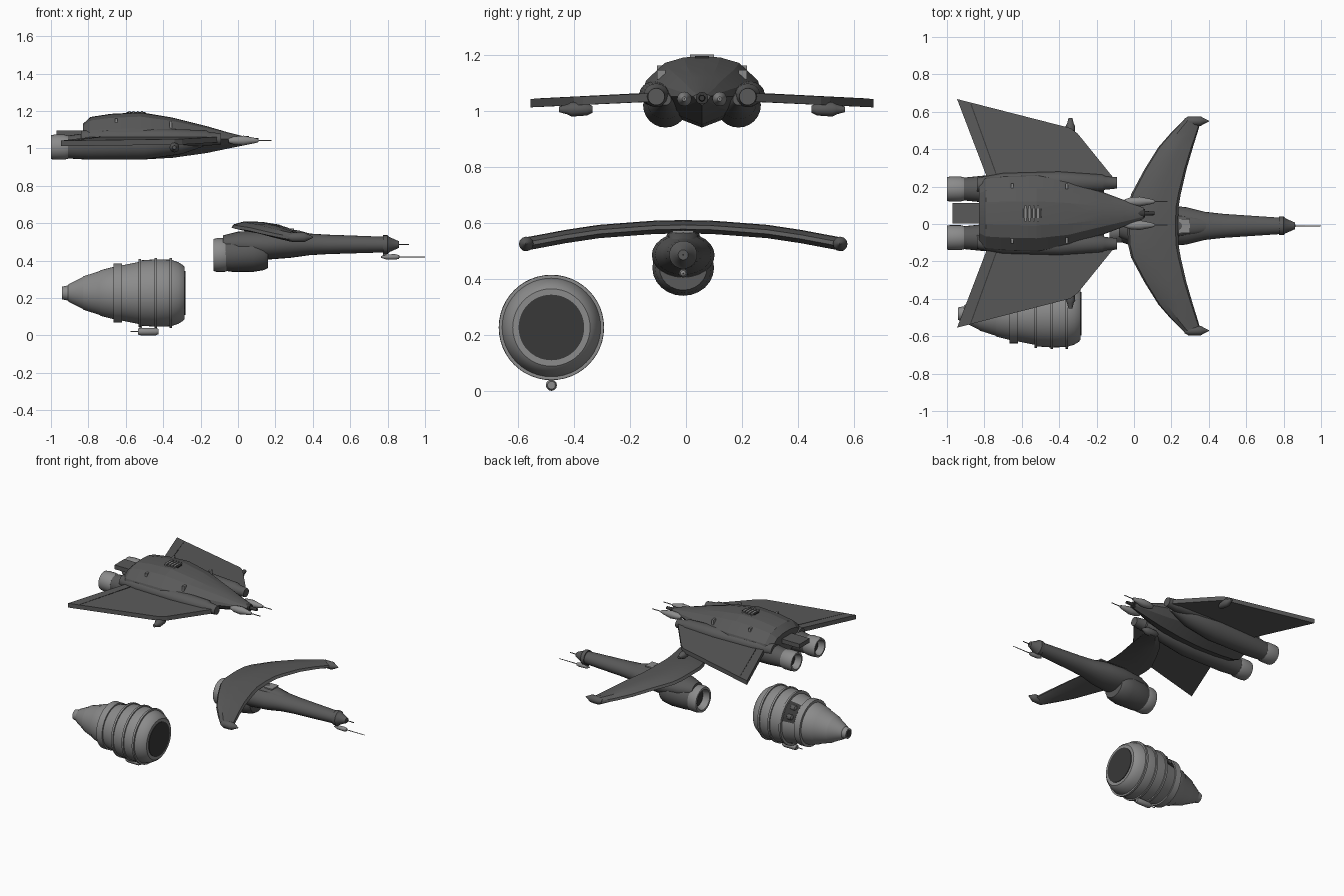
import bpy, bmesh, math
from mathutils import Vector

if "Cube" in bpy.data.objects:
    bpy.data.objects.remove(bpy.data.objects["Cube"])


def material(name, v):
    m = bpy.data.materials.new(name)
    m.use_nodes = True
    m.diffuse_color = (v, v, v, 1)
    m.node_tree.nodes["Principled BSDF"].inputs["Base Color"].default_value = (v, v, v, 1)
    return m


HULL = material("dark hull grey", 0.10)
LIGHT = material("light metal grey", 0.26)
DARK = material("near black grey", 0.04)


def skin(name, rings, mat, angle=35):
    """Bridge a row of equal rings into a capped solid."""
    bm = bmesh.new()
    loops = [[bm.verts.new(p) for p in ring] for ring in rings]
    n = len(loops[0])
    for a, b in zip(loops, loops[1:]):
        for i in range(n):
            bm.faces.new((a[i], a[(i + 1) % n], b[(i + 1) % n], b[i]))
    bm.faces.new(loops[0])
    bm.faces.new(loops[-1][::-1])
    bmesh.ops.recalc_face_normals(bm, faces=bm.faces)
    mesh = bpy.data.meshes.new(name)
    bm.to_mesh(mesh)
    bm.free()
    mesh.materials.append(mat)
    ob = bpy.data.objects.new(name, mesh)
    bpy.context.collection.objects.link(ob)
    if angle:
        bpy.ops.object.select_all(action='DESELECT')
        ob.select_set(True)
        bpy.context.view_layer.objects.active = ob
        bpy.ops.object.shade_smooth_by_angle(angle=math.radians(angle))
    return ob


def circle(n):
    return [(math.cos(2 * math.pi * i / n), math.sin(2 * math.pi * i / n)) for i in range(n)]


def loft(name, stations, mat, n=24):
    """Stations are (x, centre y, centre z, half width, half height)."""
    return skin(name, [[(x, y + c * w, z + s * h) for c, s in circle(n)]
                       for x, y, z, w, h in stations], mat)


def lathe(name, profile, y, z, mat, n=24):
    """Profile points are (x, radius) around an axis along x."""
    return loft(name, [(x, y, z, r, r) for x, r in profile], mat, n)


def box(name, centre, size, mat):
    x, y, z = centre
    a, b, c = (v / 2 for v in size)
    corners = [(-a, -b), (a, -b), (a, b), (-a, b)]
    return skin(name, [[(x + i, y + j, z + k) for i, j in corners] for k in (-c, c)], mat, 0)


def nozzle(name, x, y, z, r, length):
    lathe(name, [(x + length, r * .93), (x + length * .8, r), (x + length * .2, r), (x, r * .95),
                 (x, r * .78), (x + .05, r * .62)], y, z, LIGHT)
    lathe(name + "_throat", [(x + .044, r * .63), (x + .049, r * .63)], y, z, DARK)


# ---- Delta-wing craft ----
AY = .057
half = [(0, 1), (.3, .98), (.62, .84), (.93, .4), (1, 0), (.6, -.55), (0, -1)]
section = half + [(-w, h) for w, h in half[-2:0:-1]]
hull = [(-.83, .17, 1.13, .97), (-.79, .2, 1.168, .955), (-.68, .21, 1.185, .945),
        (-.52, .215, 1.193, .94), (-.35, .185, 1.165, .95), (-.17, .115, 1.12, .975),
        (-.05, .07, 1.085, 1), (.05, .03, 1.06, 1.02)]
skin("delta_hull", [[(x, AY + w * u, 1.05 + v * ((top - 1.05) if v > 0 else (1.05 - low)))
                     for u, v in section] for x, w, top, low in hull], HULL, 12)
box("tail_plate", (-.88, AY, 1.08), (.18, .11, .03), HULL)
for i in range(4):
    box(f"roof_vent_{i}", (-.58 + i * .022, AY, 1.193), (.01, .085, .014), LIGHT)
box("vent_frame", (-.545, AY, 1.192), (.1, .05, .008), DARK)
lathe("nose_gun", [(0, .022), (.06, .022), (.06, .012), (.11, .01)], AY, 1.045, DARK, 12)

for s, side in ((1, "left"), (-1, "right")):
    def Y(d):
        return AY + s * d

    # Swept wing slab
    plan = [(-.946, .611, 1.027), (-.34, .456, 1.035), (-.3, .425, 1.036), (-.11, .19, 1.047),
            (-.5, .12, 1.05), (-.77, .15, 1.048)]
    skin(f"{side}_delta_wing", [[(x, Y(d), z + t) for x, d, z in plan] for t in (-.015, .015)],
         HULL, 0)
    # Flap hinge line
    seam = [(-.875, .585, 1.043), (-.869, .585, 1.043), (-.734, .21, 1.062), (-.74, .21, 1.062)]
    skin(f"{side}_hinge_line", [[(x, Y(d), z + t) for x, d, z in seam] for t in (-.002, .001)],
         DARK, 0)
    # Main engine under the wing root
    loft(f"{side}_engine", [(-.92, Y(.13), 1.007, .06, .06), (-.8, Y(.13), 1.012, .072, .072),
                            (-.5, Y(.13), 1.02, .08, .08), (-.3, Y(.13), 1.03, .065, .06),
                            (-.16, Y(.13), 1.04, .02, .02)], HULL)
    nozzle(f"{side}_nozzle", -1, Y(.13), 1.007, .067, .09)
    # Flank intake tube
    loft(f"{side}_flank_tube", [(-.84, Y(.15), 1.055, .04, .04), (-.7, Y(.165), 1.06, .05, .045),
                                (-.4, Y(.168), 1.06, .055, .045), (-.17, Y(.163), 1.055, .045, .042),
                                (-.155, Y(.163), 1.052, .037, .036),
                                (-.09, Y(.163), 1.05, .03, .03)], HULL)
    # Nose cannon with thin barrel
    lathe(f"{side}_cannon", [(-.05, .012), (-.02, .022), (.03, .026), (.09, .014), (.11, .008),
                             (.11, .003), (.18, .003)], Y(.063), 1.042, LIGHT, 12)
    # Wing pod lying across the wing
    pod = [(.39, .012), (.41, .022), (.465, .026), (.48, .018), (.51, .01)]
    skin(f"{side}_wing_pod", [[(-.34 + r * c, Y(d), 1.005 + r * e) for c, e in circle(12)]
                              for d, r in pod], HULL)
    for x, z in ((-.65, 1.143), (-.36, 1.128)):
        box(f"{side}_roof_tab", (x, Y(.145), z), (.014, .03, .035), LIGHT)

# ---- Curved-wing craft ----
BY = -.01
half_wing = [(0, -.035, .235, .585), (.1, -.032, .238, .583), (.17, -.015, .25, .578),
             (.3, .055, .28, .568), (.42, .13, .315, .55), (.5, .2, .34, .535),
             (.57, .27, .36, .522)]
foil = [(0, -.3), (.04, .35), (.25, 1), (.6, .9), (.95, .3), (1, -.3), (.7, -.9), (.25, -.9)]
wing = [(-d, a, b, z) for d, a, b, z in half_wing[:0:-1]] + half_wing
skin("curved_wing", [[(a + (b - a) * u, BY + d, z + .025 * v) for u, v in foil]
                     for d, a, b, z in wing], HULL, 25)
for s, side in ((1, "left"), (-1, "right")):
    lathe(f"{side}_wing_tip", [(.27, .014), (.29, .025), (.355, .026), (.37, .018), (.4, .003)],
          BY + s * .56, .525, HULL, 12)

loft("long_fuselage", [(-.08, BY, .49, .06, .045), (0, BY, .49, .095, .065),
                       (.15, BY, .485, .112, .08), (.28, BY, .487, .1, .072),
                       (.38, BY, .487, .075, .058), (.48, BY, .487, .064, .052),
                       (.78, BY, .486, .044, .042)], HULL)
loft("canopy_fairing", [(.1, BY, .55, .06, .035), (.24, BY, .545, .055, .03),
                        (.33, BY, .535, .045, .025), (.42, BY, .515, .03, .02)], HULL)
box("canopy_panel", (.27, BY, .568), (.06, .075, .008), LIGHT)
lathe("nose_cone", [(.775, .05), (.8, .05), (.81, .04), (.86, .018), (.86, .003), (.915, .003)],
      BY, .486, HULL)
lathe("chin_gun", [(.765, .005), (.79, .013), (.84, .015), (.86, .01), (.865, .003), (1, .002)],
      BY, .42, LIGHT, 12)
box("chin_mount", (.785, BY, .435), (.02, .015, .04), HULL)
loft("belly_engine", [(-.08, BY, .43, .083, .083), (-.03, BY, .435, .1, .095),
                      (.08, BY, .44, .11, .1), (.14, BY, .44, .1, .09),
                      (.16, BY, .44, .085, .08)], HULL)
nozzle("belly_nozzle", -.13, BY, .43, .09, .075)

# ---- Banded capsule engine ----
CY, CZ = -.48, .227
lathe("capsule_shell", [(-.94, .024), (-.94, .034), (-.91, .04), (-.905, .047), (-.83, .085),
                        (-.825, .09), (-.74, .117), (-.735, .122), (-.665, .14), (-.665, .158),
                        (-.62, .158), (-.62, .148), (-.53, .166), (-.53, .174), (-.44, .18),
                        (-.36, .178), (-.32, .165), (-.295, .15), (-.285, .138),
                        (-.285, .118)], CY, CZ, LIGHT, 48)
lathe("intake_disc", [(-.287, .117), (-.281, .117)], CY, CZ, DARK, 48)
lathe("tail_opening", [(-.942, .025), (-.936, .025)], CY, CZ, DARK)
for i, (x, r) in enumerate(((-.525, .183), (-.44, .188), (-.36, .187))):
    lathe(f"band_{i}", [(x - .007, r - .012), (x - .007, r), (x + .007, r),
                        (x + .007, r - .012)], CY, CZ, LIGHT, 48)
# Open service bay with round tanks
bay = [math.radians(a) for a in range(15, 66, 10)]
skin("service_bay", [[(x, CY + r * math.cos(a), CZ + r * math.sin(a))
                      for x, r in ((-.615, .145), (-.615, .152), (-.535, .169), (-.535, .16))]
                     for a in bay], DARK, 0)
for a in (28, 52):
    t = math.radians(a)
    lathe("bay_tank", [(-.6, .008), (-.59, .02), (-.56, .02), (-.55, .008)],
          CY + .15 * math.cos(t), CZ + .15 * math.sin(t), HULL, 12)
# Gun slung under the capsule
lathe("under_gun", [(-.575, .003), (-.535, .003), (-.535, .016), (-.52, .02), (-.44, .02),
                    (-.425, .014)], CY, .021, LIGHT, 12)
for x in (-.52, -.44):
    box("gun_strut", (x, CY, .045), (.012, .014, .03), LIGHT)
